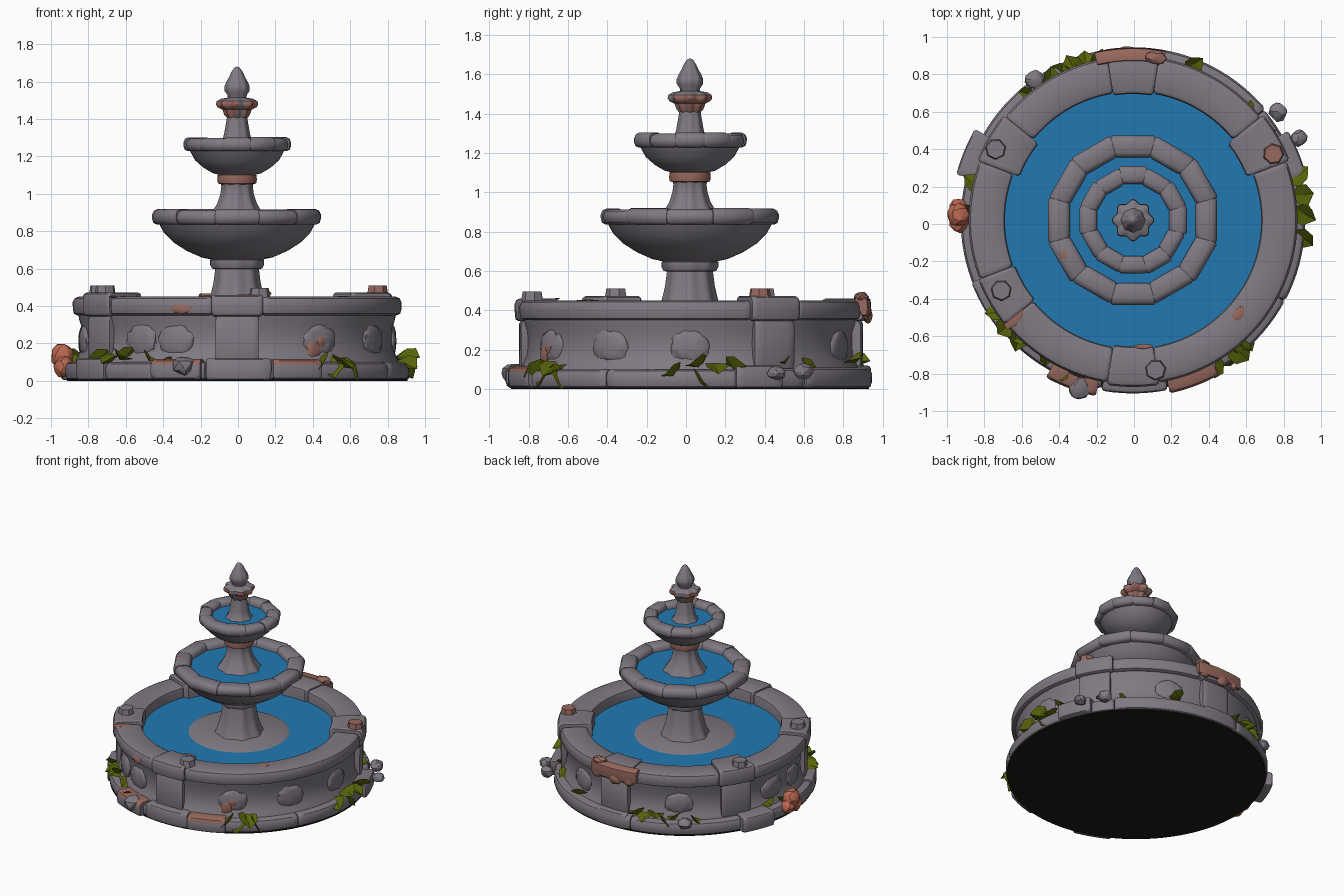
import bpy, bmesh, math, random
from mathutils import Vector, Matrix

if "Cube" in bpy.data.objects:
    bpy.data.objects.remove(bpy.data.objects["Cube"])

random.seed(4)
CX, CY = -0.005, 0.02          # axis of the fountain


def material(name, rgb):
    m = bpy.data.materials.new(name)
    m.diffuse_color = (*rgb, 1)
    m.use_nodes = True
    m.node_tree.nodes["Principled BSDF"].inputs["Base Color"].default_value = m.diffuse_color
    return m


STONE = material("grey_stone", (0.215, 0.195, 0.225))
RUST = material("rust_stain", (0.31, 0.14, 0.11))
BRICK = material("orange_rock", (0.54, 0.15, 0.09))
WATER = material("blue_water", (0.015, 0.19, 0.45))
LEAF = material("olive_leaf", (0.10, 0.13, 0.003))
DARK = material("dark_underside", (0.011, 0.011, 0.007))


def finish(name, bm, mat=STONE, smooth=35, stain=None):
    """Make the object; stain is a rule on the faces that turns them rusty."""
    bmesh.ops.recalc_face_normals(bm, faces=bm.faces)
    mesh = bpy.data.meshes.new(name)
    mesh.materials.append(mat)
    if stain:
        mesh.materials.append(RUST)
        bm.normal_update()
        for f in bm.faces:
            f.material_index = int(stain(f.calc_center_median(), f.normal))
    bm.to_mesh(mesh)
    bm.free()
    ob = bpy.data.objects.new(name, mesh)
    bpy.context.collection.objects.link(ob)
    if smooth:
        bpy.ops.object.select_all(action='DESELECT')
        ob.select_set(True)
        bpy.context.view_layer.objects.active = ob
        bpy.ops.object.shade_smooth_by_angle(angle=math.radians(smooth))
    return ob


def sweep(name, profile, a0=0, a1=360, steps=96, closed=False, mat=STONE,
          lobes=0, depth=0.0, smooth=40, stain=None):
    """Turn a (radius, height) profile about the axis; closed profiles give stones with eased ends."""
    bm = bmesh.new()
    full = abs(a1 - a0) >= 360
    mr = sum(p[0] for p in profile) / len(profile)
    mz = sum(p[1] for p in profile) / len(profile)
    angles = [(a0 + (a1 - a0) * i / steps, 1) for i in range(steps if full else steps + 1)]
    if closed and not full:
        ease = math.degrees(0.012 / mr)
        angles = ([(a0, 0.9), (a0 + ease, 1)] + angles[1:-1] + [(a1 - ease, 1), (a1, 0.9)])
    rows = []
    for deg, s in angles:
        a = math.radians(deg)
        k = 1 + depth * math.cos(lobes * a)
        rows.append([bm.verts.new((CX + (mr + (r - mr) * s) * k * math.cos(a),
                                   CY + (mr + (r - mr) * s) * k * math.sin(a),
                                   mz + (z - mz) * s)) for r, z in profile])
    n = len(profile)
    for i in range(len(rows) if full else len(rows) - 1):
        p, q = rows[i], rows[(i + 1) % len(rows)]
        for j in range(n if closed else n - 1):
            k = (j + 1) % n
            bm.faces.new((p[j], q[j], q[k], p[k]))
    if closed and not full:
        bm.faces.new(rows[0])
        bm.faces.new(rows[-1][::-1])
    bmesh.ops.remove_doubles(bm, verts=bm.verts, dist=0.0005)
    return finish(name, bm, mat, smooth, stain)


def worn(r0, r1, z0, z1, c=0.02):
    """Block section with rounded outer and top corners."""
    return [(r0, z0), (r1 - c * 0.8, z0), (r1 - c * 0.2, z0 + c * 0.3), (r1, z0 + c), (r1 + 0.001, z1 - c),
            (r1 - c * 0.3, z1 - c * 0.3), (r1 - c, z1), (r0 + c * 0.8, z1), (r0 + c * 0.2, z1 - c * 0.3),
            (r0, z1 - c)]


def polar(deg, r, z):
    a = math.radians(deg)
    return Vector((CX + r * math.cos(a), CY + r * math.sin(a), z))


def lump(name, loc, size, deg=0, mat=STONE, rough=0.15, detail=2, smooth=30):
    bm = bmesh.new()
    bmesh.ops.create_icosphere(bm, subdivisions=detail, radius=1)
    for v in bm.verts:
        v.co *= 1 + random.uniform(-rough, rough)
    bm.transform(Matrix.Translation(loc) @ Matrix.Rotation(math.radians(deg), 4, 'Z')
                 @ Matrix.Diagonal((*size, 1)))
    return finish(name, bm, mat, smooth)


# Base ring of long worn stones, dark underside
for a0, a1 in [(-78, -28), (-27.7, 20), (20.3, 40), (40.3, 100), (100.3, 160), (160.3, 219), (219.3, 259)]:
    sweep("base_stone", worn(0.72, 0.915 + random.uniform(0, 0.01), 0.004, 0.106 + random.uniform(-0.008, 0.006), 0.03),
          a0, a1, max(4, int((a1 - a0) / 3)), True)
sweep("underside", [(0, 0), (0.91, 0), (0.91, 0.006)], mat=DARK, smooth=0)
sweep("front_base_block", worn(0.72, 0.925, 0.004, 0.12), 259.5, 281.5, 6, True)

# Stepped stones in front, rusty on top
for a, r in ((249.5, 0.96), (290.5, 0.945)):
    sweep("front_step_stone", worn(0.78, r, 0.006, 0.116, 0.03), a - 8.5, a + 8.5, 8, True,
          stain=lambda c, n: n.z > 0.1)

# Broad foot stones beside the piers
for a0, a1, r in ((14.5, 30, 0.955), (150, 165.5, 0.975), (82, 98, 0.92), (201, 219, 0.925)):
    sweep("foot_stone", worn(0.78, r, 0.004, 0.12), a0, a1, 6, True)

# Basin wall, inside and outside
sweep("basin_wall", [(0.865, 0.10), (0.85, 0.135), (0.835, 0.17), (0.83, 0.22), (0.832, 0.29),
                     (0.845, 0.33), (0.85, 0.37)])
sweep("basin_lining", [(0.70, 0.33), (0.70, 0.42)])

# Coping: long curved stones between cap blocks, each cap above a pier
CAPS = [30, 90, 150, 210, 270]
for i, c in enumerate(CAPS):
    end = CAPS[i + 1] if i < 4 else 390
    sweep("coping_stone", worn(0.685, 0.878, 0.35, 0.45, 0.03), c + 9.1, end - 9.1,
          int((end - c) / 2.5), True)
    out = {30: 0.895, 90: 0.90, 150: 0.89, 210: 0.885, 270: 0.89}[c]
    inn = 0.65 if c in (30, 150) else 0.675
    top = 0.472 if c in (30, 150, 210) else 0.46
    sweep("cap_block", worn(inn, out, 0.345, top, 0.026), c - 9, c + 9, 12, True)
    sweep("pier", worn(0.78, out - 0.022, 0.09, 0.36, 0.03), c - 7.6, c + 7.6, 6, True)

# Rusty slab hanging over the back coping, with ragged drips
sweep("stained_edge", [(0.85, 0.455), (0.855, 0.466), (0.90, 0.468), (0.918, 0.455), (0.922, 0.40),
                       (0.915, 0.37), (0.89, 0.37)], 79, 103, 12, True, RUST)
for a, r in ((82, 0.022), (92, 0.034), (99, 0.026)):
    lump("stained_drip", polar(a, 0.905, 0.375), (r * 0.7, r * 1.5, r * 1.3), a, RUST, 0.12)
lump("stained_crest", polar(82, 0.88, 0.468), (0.035, 0.06, 0.025), 82, RUST, 0.12)

# Thin rust patches on the stone
for x, y, z, sx, sy, d in [(0.56, -0.48, 0.449, 0.045, 0.028, 55), (-0.64, -0.50, 0.449, 0.07, 0.035, 50),
                           (0.05, -0.655, 0.459, 0.05, 0.012, 0), (-0.375, -0.165, 0.915, 0.045, 0.02, 120)]:
    lump("rust_patch", Vector((x, y, z)), (sx, sy, 0.005), d, RUST, 0.12)
for a, r, z, w, h in [(250, 0.876, 0.385, 0.055, 0.025), (299, 0.845, 0.17, 0.04, 0.05), (302, 0.845, 0.21, 0.03, 0.03)]:
    lump("rust_patch", polar(a, r, z), (0.012, w, h), a, RUST, 0.15)

# Small stones set on the caps
for x, y, z, m in [(-0.74, 0.40, 0.505, STONE), (-0.71, -0.355, 0.505, STONE),
                   (0.115, -0.78, 0.49, STONE), (0.745, 0.375, 0.505, RUST)]:
    bm = bmesh.new()
    bmesh.ops.create_cone(bm, cap_ends=True, segments=7, radius1=0.06, radius2=0.05, depth=0.06,
                          matrix=Matrix.Translation((x, y, z - 0.025)) @ Matrix.Rotation(0.3 + x, 4, 'Z'))
    finish("cap_stone", bm, m, 0)

# Shallow relief carvings on the wall
for a in (0, -29, -58, -113, 232, 190, 172, 122, 66):
    lump("wall_carving", polar(a, 0.828, 0.215), (0.024, 0.10, 0.085), a, STONE, 0.1, 3, 60)

# Water surfaces
for name, r, z in (("basin_water", 0.705, 0.37), ("lower_bowl_water", 0.36, 0.872), ("upper_bowl_water", 0.21, 1.26)):
    sweep(name, [(0, z), (r, z)], steps=48, mat=WATER)

# Centre plinth and lower column
sweep("plinth", [(0, 0.378), (0.34, 0.378), (0.355, 0.37), (0.355, 0.33)], steps=48)
sweep("lower_column", [(0.17, 0.37), (0.155, 0.40), (0.138, 0.45), (0.122, 0.52), (0.112, 0.60)],
      steps=64, lobes=8, depth=0.04)
sweep("lower_collar", [(0.10, 0.595), (0.13, 0.60), (0.14, 0.62), (0.14, 0.645), (0.12, 0.665)],
      steps=48, lobes=8, depth=0.03)

# Bowls with rims of twelve straight stones
sweep("lower_bowl", [(0.12, 0.645), (0.19, 0.66), (0.27, 0.695), (0.34, 0.74), (0.39, 0.79), (0.42, 0.845),
                     (0.36, 0.86)], steps=48)
sweep("upper_bowl", [(0.09, 1.10), (0.13, 1.11), (0.18, 1.14), (0.225, 1.18), (0.255, 1.235), (0.21, 1.245)],
      steps=48)
for name, r0, r1, z0, z1, c in (("lower_rim_stone", 0.345, 0.464, 0.835, 0.917, 0.032),
                                ("upper_rim_stone", 0.195, 0.29, 1.228, 1.30, 0.028)):
    for k in range(12):
        d = random.uniform(-0.006, 0.006)
        sweep(name, worn(r0 + d / 2, r1 + d, z0, z1 + d * 0.7, c), k * 30 - 15, k * 30 + 15, 1, True, smooth=50)

# Middle column and its rusty collar
sweep("middle_column", [(0.15, 0.87), (0.125, 0.905), (0.10, 0.95), (0.085, 1.00), (0.08, 1.04), (0.085, 1.06)],
      steps=48, lobes=8, depth=0.05)
sweep("middle_collar", [(0.08, 1.05), (0.102, 1.055), (0.106, 1.075), (0.104, 1.10), (0.085, 1.108)],
      steps=24, mat=RUST)

# Top column, petal cup stained below, and bud finial
sweep("top_column", [(0.095, 1.255), (0.075, 1.285), (0.066, 1.32), (0.056, 1.38), (0.05, 1.42)],
      steps=32, lobes=8, depth=0.05)
sweep("petal_cup", [(0.045, 1.40), (0.062, 1.42), (0.072, 1.45), (0.096, 1.463), (0.104, 1.478), (0.10, 1.495),
                    (0.08, 1.508), (0.04, 1.515)], steps=64, lobes=8, depth=0.09,
      stain=lambda c, n: c.z < 1.49 and abs(c.x + 0.3 * c.y) > 0.02)
sweep("bud_finial", [(0.045, 1.505), (0.05, 1.53), (0.064, 1.55), (0.064, 1.575), (0.054, 1.60), (0.04, 1.625),
                     (0.03, 1.65), (0.014, 1.674), (0, 1.68)], steps=32, lobes=8, depth=0.05)

# Fallen rocks beside the base
for loc, s in (((-0.94, 0.05, 0.135), 0.064), ((-0.93, 0.01, 0.075), 0.058), ((-0.935, 0.085, 0.08), 0.052)):
    lump("orange_rock", Vector(loc), (s * 0.95, s, s * 1.05), 0, BRICK, 0.1, 2, 30)
for loc, s in (((0.77, 0.60, 0.09), 0.05), ((0.88, 0.46, 0.08), 0.045), ((-0.29, -0.875, 0.08), 0.065),
               ((-0.53, 0.77, 0.10), 0.05)):
    lump("loose_rock", Vector(loc), (s, s, s * 0.8), 30, STONE, 0.12, 2, 25)


def leaf_clump(deg, r, z, count, size, spread, droop=10):
    """Broad folded leaves fanning outwards from the foot of the wall."""
    bm = bmesh.new()
    outline = [(0, 0, 0), (0.25, 0.42, 0.1), (0.65, 0.42, 0.1), (1, 0, -0.08), (0.65, -0.42, 0.1), (0.25, -0.42, 0.1)]
    for i in range(count):
        t = (i / max(1, count - 1) - 0.5) * 2
        s = size * random.uniform(0.95, 1.05)
        mat = (Matrix.Translation(polar(deg + t * spread, r, z + random.uniform(-0.01, 0.01)))
               @ Matrix.Rotation(math.radians(deg + t * 40), 4, 'Z')
               @ Matrix.Rotation(math.radians(droop + (i % 2) * 22 - 11), 4, 'Y')
               @ Matrix.Rotation(t * -0.5, 4, 'X') @ Matrix.Scale(s, 4))
        v = [bm.verts.new(mat @ Vector(p)) for p in outline + [(0.5, 0, -0.03), (0.5, 0, -0.2)]]
        for a in range(6):
            b = (a + 1) % 6
            bm.faces.new((v[a], v[b], v[6]))
            bm.faces.new((v[b], v[a], v[7]))
    finish("leaf_clump", bm, LEAF, 0)


# Leaves around the foot of the basin: broad drooping clumps, then low ones lying on the base
for args in [(-53.5, 0.83, 0.125, 4, 0.155, 4.5, 32), (-1, 0.86, 0.10, 2, 0.135, 2.5, 25),
             (8.5, 0.86, 0.125, 3, 0.135, 4, 10),
             (220, 0.83, 0.135, 3, 0.13, 3.5, 8), (232, 0.82, 0.135, 2, 0.11, 3.5, 5), (249, 0.88, 0.12, 2, 0.08, 2, 20),
             (109, 0.82, 0.135, 4, 0.135, 4.5, 5), (71, 0.85, 0.135, 1, 0.12, 0, 0), (125, 0.84, 0.125, 2, 0.11, 3, 5),
             (39, 0.82, 0.14, 2, 0.10, 3.5, 5), (172, 0.84, 0.135, 2, 0.11, 3, 8)]:
    leaf_clump(*args)
